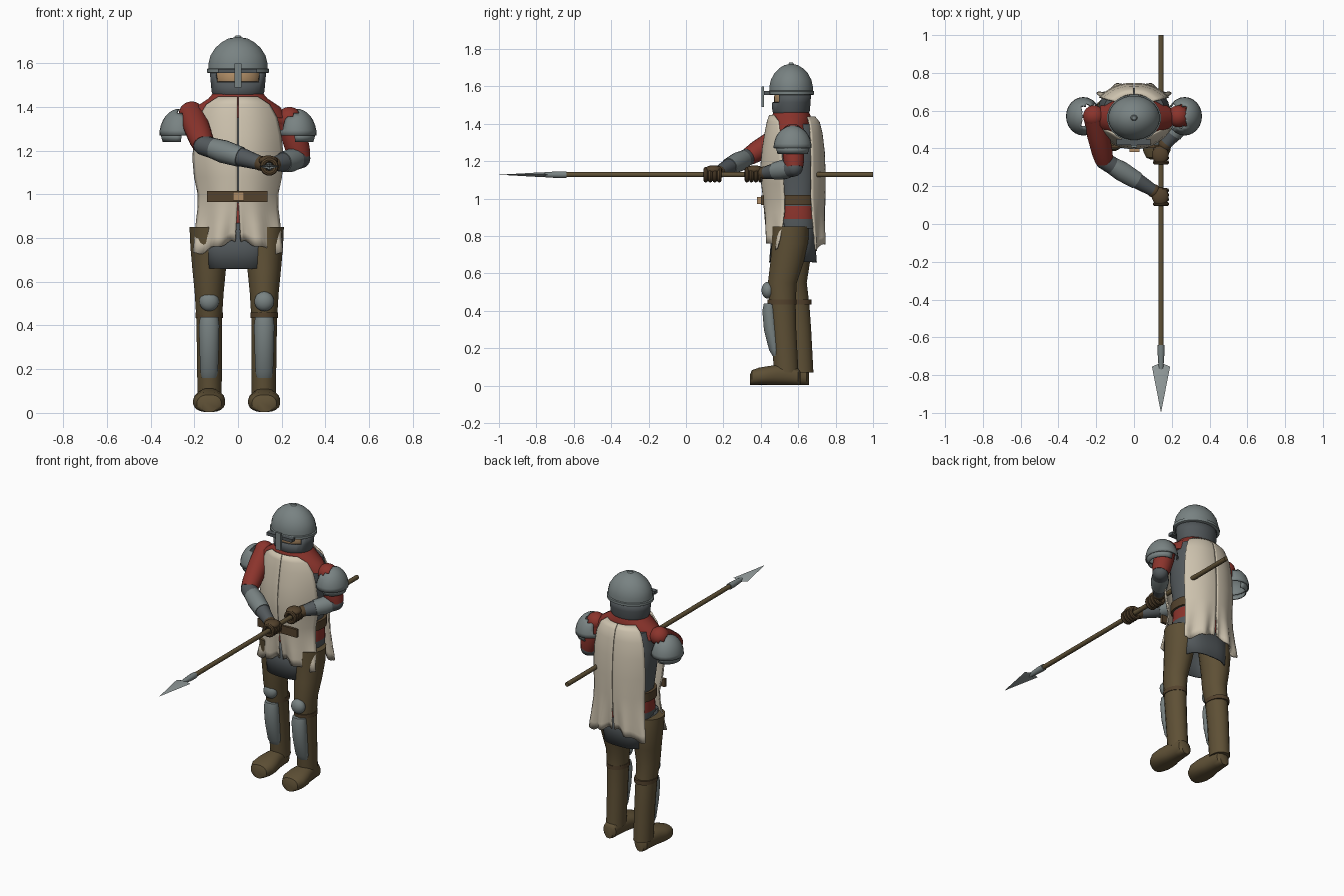
import bpy, bmesh, math
from mathutils import Vector, Matrix

if "Cube" in bpy.data.objects:
    bpy.data.objects.remove(bpy.data.objects["Cube"])

def material(name, r, g, b):
    m = bpy.data.materials.new(name)
    m.diffuse_color = (r, g, b, 1)
    m.use_nodes = True
    m.node_tree.nodes["Principled BSDF"].inputs["Base Color"].default_value = m.diffuse_color
    return m

STEEL = material("steel", .19, .225, .225)
MAIL = material("dark_mail", .085, .098, .105)
RED = material("red_cloth", .26, .034, .025)
CREAM = material("cream_cloth", .62, .55, .43)
BROWN = material("brown_trousers", .112, .08, .036)
LEATHER = material("dark_leather", .088, .055, .026)
TAN = material("tan_skin", .42, .26, .13)
BLADE = material("blade_steel", .30, .34, .34)
X, Y, Z = Vector((1, 0, 0)), Vector((0, 1, 0)), Vector((0, 0, 1))

def add(name, bm, *mats):
    bmesh.ops.recalc_face_normals(bm, faces=bm.faces)
    me = bpy.data.meshes.new(name)
    bm.to_mesh(me)
    bm.free()
    for m in mats:
        me.materials.append(m)
    ob = bpy.data.objects.new(name, me)
    bpy.context.collection.objects.link(ob)
    return ob

def loft(name, rings, mats, e1=X, e2=Y, n=20, p=1.0, caps=True, cut=None, paint=None, thick=0):
    """Skin over rings of (centre, radius along e1, radius along e2); p < 1 makes them squarer."""
    bm = bmesh.new()
    rows = []
    for c, a, b in rings:
        row = []
        for i in range(n):
            t = 2 * math.pi * (i + .5) / n
            f = lambda v: math.copysign(abs(v) ** p, v)
            row.append(bm.verts.new(Vector(c) + e1 * a * f(math.cos(t)) + e2 * b * f(math.sin(t))))
        rows.append(row)
    for r, s in zip(rows, rows[1:]):
        for i in range(n):
            j = (i + 1) % n
            bm.faces.new((r[i], r[j], s[j], s[i]))
    if caps:
        bm.faces.new(rows[0])
        bm.faces.new(rows[-1])
    if cut:
        bmesh.ops.delete(bm, geom=[f for f in bm.faces if cut(f.calc_center_median())], context='FACES')
    if paint:
        for f in bm.faces:
            f.material_index = paint(f.calc_center_median())
    ob = add(name, bm, *(mats if isinstance(mats, tuple) else (mats,)))
    if thick:
        ob.modifiers.new("thickness", 'SOLIDIFY').thickness = thick
    return ob

def limb(name, points, mat, n=16):
    """Round tube through (point, radius) pairs, with rings across the overall direction."""
    d = (Vector(points[-1][0]) - Vector(points[0][0])).normalized()
    e1 = d.cross(Z if abs(d.z) < .9 else Y).normalized()
    return loft(name, [(q, r, r) for q, r in points], mat, e1, d.cross(e1), n)

def ball(name, c, r, mat, cut=None, thick=0):
    bm = bmesh.new()
    bmesh.ops.create_uvsphere(bm, u_segments=24, v_segments=16, radius=1,
                              matrix=Matrix.Translation(c) @ Matrix.Diagonal((*r, 1)))
    if cut:
        bmesh.ops.delete(bm, geom=[f for f in bm.faces if cut(f.calc_center_median())], context='FACES')
    ob = add(name, bm, mat)
    if thick:
        ob.modifiers.new("thickness", 'SOLIDIFY').thickness = thick

def box(name, lo, hi, mat):
    lo, hi = Vector(lo), Vector(hi)
    bm = bmesh.new()
    bmesh.ops.create_cube(bm, size=1, matrix=Matrix.Translation((lo + hi) / 2) @ Matrix.Diagonal((*(hi - lo), 1)))
    return add(name, bm, mat)

# Helmet, brim band, face and mail hood
CY = .562
dome = [(1.565, .137), (1.60, .136), (1.635, .127), (1.67, .105), (1.695, .077), (1.713, .045), (1.718, .018), (1.727, .012)]
loft("helmet_dome", [((0, CY, z), r, r * .86) for z, r in dome], STEEL, n=24)
loft("helmet_brim", [((0, CY, z), r, r * .86) for z, r in [(1.555, .138), (1.558, .144), (1.574, .144), (1.577, .138)]], STEEL, n=24)
ball("face", (0, CY, 1.53), (.105, .092, .09), TAN)
loft("mail_hood", [((0, CY, z), r, r * .83) for z, r in [(1.42, .10), (1.47, .122), (1.515, .126), (1.558, .13)]], MAIL,
     n=24, caps=False, thick=.008, cut=lambda c: c.z > 1.515 and c.y < .52 and abs(c.x) < .095)
box("nose_guard", (-.017, .405, 1.49), (.017, .418, 1.60), STEEL)
box("brow_bar", (-.092, .418, 1.555), (.088, .45, 1.575), MAIL)

# Torso: mail above, red hem below; collar and mail skirt
body = [(.84, .172, .115), (.89, .175, .115), (.96, .17, .112), (1.02, .165, .112), (1.17, .185, .125), (1.3, .19, .125), (1.4, .16, .11)]
loft("torso", [((0, .595, z), a, b) for z, a, b in body], (MAIL, RED), p=.8, n=28,
     paint=lambda c: int(c.z < .96 and (c.z > .89 or abs(c.x) < .1)))
loft("collar", [((0, .563, z), a, b) for z, a, b in [(1.35, .225, .10), (1.40, .195, .105), (1.44, .135, .105), (1.475, .105, .09)]], RED, n=24)
loft("mail_skirt", [((-.008, .572, z), a, b) for z, a, b in [(.87, .165, .11), (.76, .165, .12), (.66, .145, .128)]],
     MAIL, p=.7, n=28, caps=False, thick=.008)
loft("belt", [((0, .595, z), .183, .122) for z in (.965, 1.02)], LEATHER, p=.8, n=28)
box("belt_front", (-.143, .402, .965), (.135, .418, 1.016), LEATHER)
box("belt_buckle", (-.024, .38, .972), (.028, .40, 1.01), TAN)

# Tabard: rows of (height, half width, y at middle, y at edge), halves mirrored with a slit
def tabard(name, rows):
    bm = bmesh.new()
    grid, n = [], 14
    for z, w, yc, ye in rows:
        low = max(0, (.95 - z) / .2)
        row = []
        for i in range(n + 1):
            u = i / n
            x = .002 + .009 * low * (1 - u) + (w - .002) * u
            y = yc + (ye - yc) * u ** 2.4 + .014 * low * math.sin(u * 11) * math.copysign(1, ye - yc)
            hem = .03 * math.cos(u * 3.0) * low + .008 * low * math.sin(u * 14)
            row.append(bm.verts.new((x, y, z + hem)))
        grid.append(row)
    for r, s in zip(grid, grid[1:]):
        for i in range(n):
            bm.faces.new((r[i], r[i + 1], s[i + 1], s[i]))
    ob = add(name, bm, CREAM)
    ob.modifiers.new("halves", 'MIRROR')
    ob.modifiers.new("thickness", 'SOLIDIFY').thickness = .008

tabard("tabard_front", [(1.445, .085, .452, .475), (1.41, .14, .44, .50), (1.35, .175, .428, .51), (1.27, .193, .415, .515),
                        (1.17, .203, .405, .52), (1.08, .195, .41, .525), (1.0, .178, .42, .53), (.93, .18, .425, .53),
                        (.86, .19, .43, .525), (.80, .197, .435, .515), (.755, .203, .442, .505)])
tabard("tabard_back", [(1.44, .10, .69, .65), (1.41, .14, .715, .66), (1.35, .165, .73, .668), (1.25, .18, .742, .672),
                       (1.12, .185, .747, .672), (1.0, .18, .745, .672), (.92, .182, .744, .675), (.84, .19, .744, .678),
                       (.79, .197, .742, .68), (.75, .2, .74, .682)])

# Legs with shin plates, straps, knee caps and shoes; the right leg stands a little ahead
leg_rows = [(.85, .125, .56, .092, .098), (.76, .125, .556, .088, .098), (.66, .126, .54, .078, .09), (.55, .126, .515, .067, .078),
            (.44, .126, .515, .060, .072), (.30, .125, .522, .058, .068), (.07, .124, .536, .056, .066)]
for side, s in (("left", -1), ("right", 1)):
    def shift(z):
        return 0 if s > 0 else .08 * min(1, max(0, (.85 - z) / .45))
    off = -.006
    rings = [((s * x + off, y + shift(z), z), a, b) for z, x, y, a, b in leg_rows]
    loft(side + "_trouser_leg", rings, BROWN)
    cx = s * .126 + off
    k = shift(.4)
    loft(side + "_shin_plate", [((cx, y + k, z), a, b) for z, y, a, b in
         [(.16, .484, .034, .022), (.19, .476, .041, .032), (.30, .456, .045, .040), (.40, .446, .047, .038), (.44, .448, .042, .032)]], STEEL)
    loft(side + "_knee_strap", [((cx, .513 + k, z), .064, .078) for z in (.435, .46)], LEATHER)
    ball(side + "_knee_cap", (cx, .438 + k, .51), (.045, .034, .045), STEEL)
    toe = [(.342, .035, .028), (.352, .056, .040), (.39, .074, .047), (.44, .073, .051), (.49, .06, .055), (.56, .05, .055), (.60, .044, .045), (.612, .028, .036)]
    loft(side + "_shoe", [((cx, y + (.045 if s < 0 else 0), h + .003), w, h) for y, w, h in toe], BROWN, X, Z, p=.85)

# Shoulder plates: open domes with a lower lame
for side, s in (("left", -1), ("right", 1)):
    ball(side + "_shoulder_plate", (s * .268, .57, 1.27), (.092, .102, .122), STEEL, thick=.008,
         cut=lambda c: c.z < 1.27 or (abs(c.x) < .275 and abs(c.y - .57) < .06))
    loft(side + "_shoulder_lame", [((s * .272, .57, z), r, r + .008) for z, r in [(1.275, .084), (1.24, .074)]], STEEL,
         caps=False, thick=.006, cut=lambda c: abs(c.x) < .27)

# Arms: red sleeves, steel forearms, mail elbow cuffs
arms = {"left": ((-.212, .57, 1.37), (-.158, .335, 1.225), (.105, .175, 1.142)),
        "right": ((.235, .57, 1.345), (.285, .578, 1.165), (.165, .42, 1.138))}
for side, (sh, el, wr) in arms.items():
    sh, el, wr = Vector(sh), Vector(el), Vector(wr)
    ball(side + "_shoulder", sh, (.058, .058, .055), RED)
    limb(side + "_sleeve", [(sh, .056), (sh.lerp(el, .4), .060), (sh.lerp(el, .8), .056), (el, .048)], RED)
    ball(side + "_elbow", el, (.046, .046, .046), MAIL)
    limb(side + "_forearm", [(el, .046), (el.lerp(wr, .35), .049), (el.lerp(wr, .7), .042), (wr, .032)], MAIL)
    limb(side + "_arm_plate", [(el.lerp(wr, .12), .046), (el.lerp(wr, .35), .053), (el.lerp(wr, .65), .047)], STEEL)

# Gloved hands: curled fingers around the shaft plus a palm
SX, SZ = .143, 1.128
for side, y in (("left", .14), ("right", .36)):
    for i in range(4):
        bm = bmesh.new()
        ring = []
        for a in range(14):
            t = 2 * math.pi * a / 14
            radial = Vector((math.cos(t), 0, math.sin(t)))
            ring.append([bm.verts.new(Vector((SX, y - .034 + i * .024, SZ)) + radial * (.031 + .012 * math.cos(q)) + Y * .012 * math.sin(q))
                         for q in (2 * math.pi * b / 8 for b in range(8))])
        for a in range(14):
            for b in range(8):
                r, q = ring[a], ring[(a + 1) % 14]
                bm.faces.new((r[b], r[(b + 1) % 8], q[(b + 1) % 8], q[b]))
        add(f"{side}_finger_{i + 1}", bm, LEATHER)
    ball(side + "_palm", (SX - .004, y + .006, SZ + .026), (.044, .048, .024), LEATHER)
ball("left_wrist", arms["left"][2], (.036, .036, .034), LEATHER)
ball("right_wrist", arms["right"][2], (.034, .036, .034), LEATHER)

# Spear: shaft, socket and flat diamond blade
loft("spear_shaft", [((SX, y, SZ), .014, .014) for y in (-.66, 1.0)], BROWN, X, Z, n=12)
loft("spear_socket", [((SX, y, SZ), r, r) for y, r in [(-.64, .019), (-.68, .019), (-.78, .012)]], STEEL, X, Z, n=12)
bm = bmesh.new()
mid = [bm.verts.new((SX + x, y, SZ + z)) for x, y, z in [(-.048, -.755, 0), (0, -.77, .013), (.048, -.755, 0), (0, -.77, -.013)]]
tip, base = bm.verts.new((SX, -1, SZ)), bm.verts.new((SX, -.735, SZ))
for i in range(4):
    for end in (tip, base):
        bm.faces.new((mid[i], mid[(i + 1) % 4], end))
add("spear_blade", bm, BLADE)

# Smooth shading with sharp edges kept
for ob in bpy.data.objects:
    ob.select_set(True)
bpy.context.view_layer.objects.active = bpy.data.objects["helmet_dome"]
bpy.ops.object.shade_smooth_by_angle(angle=math.radians(35))
